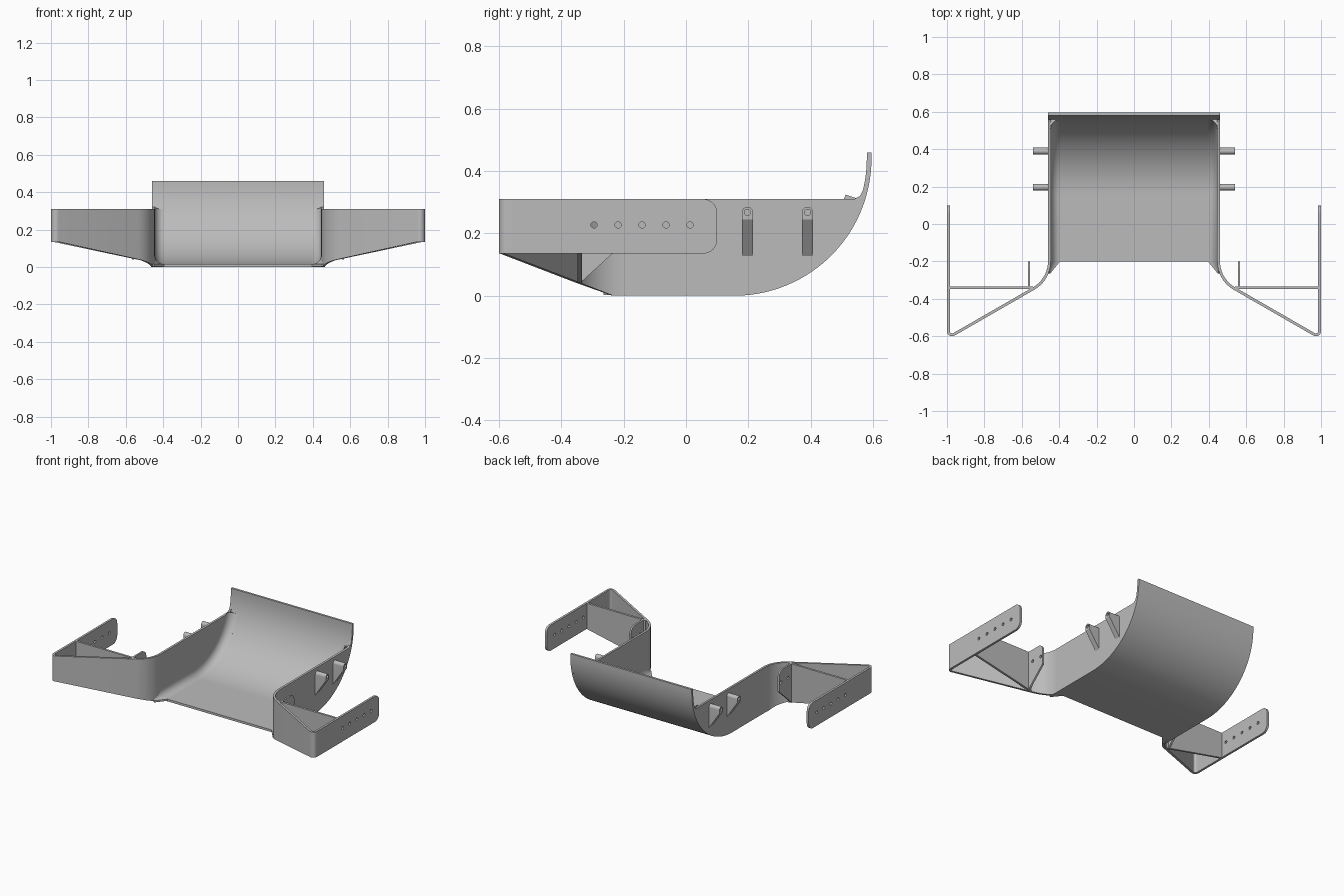
import bpy, bmesh
from math import sin, cos, radians, pi

cube = bpy.data.objects.get("Cube")
if cube:
    bpy.data.objects.remove(cube, do_unlink=True)

GREY = (0.5, 0.5, 0.5, 1)
mat = bpy.data.materials.new("plain grey")
mat.use_nodes = True
mat.diffuse_color = GREY
mat.node_tree.nodes["Principled BSDF"].inputs["Base Color"].default_value = GREY

T = 0.015       # sheet thickness
HALF = 0.46     # half width of the scoop
TOP = 0.31      # top of the side walls
FRONT = -0.2    # front lip of the floor
ARC_Y, ARC_Z, ARC_R = 0.155, 0.44, 0.44


def loft(name, rings, mirror=True):
    """Skin a list of equal-length rings and cap both ends."""
    bm = bmesh.new()
    vs = [[bm.verts.new(p) for p in ring] for ring in rings]
    n = len(vs[0])
    for a, b in zip(vs, vs[1:]):
        for i in range(n):
            j = (i + 1) % n
            bm.faces.new((a[i], a[j], b[j], b[i]))
    bm.faces.new(vs[0])
    bm.faces.new(vs[-1])
    bmesh.ops.recalc_face_normals(bm, faces=bm.faces)
    mesh = bpy.data.meshes.new(name)
    bm.to_mesh(mesh)
    bm.free()
    mesh.materials.append(mat)
    obj = bpy.data.objects.new(name, mesh)
    bpy.context.collection.objects.link(obj)
    if mirror:
        obj.modifiers.new("mirror", 'MIRROR')
    return obj


def plate(name, outline, x0, x1):
    """Plate with a (y, z) outline, extruded along x."""
    return loft(name, [[(x, y, z) for y, z in outline] for x in (x0, x1)])


def arc(cy, cz, r, a0, a1, steps=8):
    """Points on a circle, degrees, counter-clockwise from +first axis."""
    angles = [radians(a0 + (a1 - a0) * i / steps) for i in range(steps + 1)]
    return [(cy + r * cos(a), cz + r * sin(a)) for a in angles]


def drill(obj, spots, x, r=0.01):
    """Bore round holes along x at the given (y, z) spots."""
    bm = bmesh.new()
    for y, z in spots:
        rings = [[bm.verts.new((x + s, cy, cz)) for cy, cz in arc(y, z, r, 0, 345, 23)]
                 for s in (-0.05, 0.05)]
        for i in range(24):
            j = (i + 1) % 24
            bm.faces.new((rings[0][i], rings[0][j], rings[1][j], rings[1][i]))
        for ring in rings:
            bm.faces.new(ring)
    bmesh.ops.recalc_face_normals(bm, faces=bm.faces)
    mesh = bpy.data.meshes.new("hole_cutter")
    bm.to_mesh(mesh)
    bm.free()
    mesh.materials.append(mat)
    cutter = bpy.data.objects.new("hole_cutter", mesh)
    bpy.context.collection.objects.link(cutter)
    cutter.hide_render = True
    cut = obj.modifiers.new("holes", 'BOOLEAN')
    cut.operation, cut.object, cut.solver = 'DIFFERENCE', cutter, 'EXACT'
    bpy.context.view_layer.objects.active = obj
    bpy.ops.object.modifier_move_to_index(modifier="holes", index=0)
    bpy.ops.object.modifier_apply(modifier="holes")
    bpy.data.objects.remove(cutter, do_unlink=True)


# Curved scoop: flat floor rising into a quarter circle
def scoop_line(r, end):
    return [(FRONT, ARC_Z - r)] + arc(ARC_Y, ARC_Z, r, -90, end, 28)


outer = scoop_line(ARC_R, 0) + [(ARC_Y + ARC_R, 0.46)]
inner = scoop_line(ARC_R - T, 0) + [(ARC_Y + ARC_R - T, 0.46)]
loft("scoop", [[(-HALF, *o), (HALF, *o), (HALF, *i), (-HALF, *i)]
               for o, i in zip(outer, inner)], mirror=False)

# Side walls with a small sweep up into the back
wall = scoop_line(ARC_R, -10)
wall += [(0.575, 0.362), (0.567, 0.338), (0.558, 0.32), (0.54, TOP), (FRONT, TOP)]
plate("side_wall", wall, HALF - T, HALF)

# Rounded inner corners between floor and walls, tapering out at the front
WALL_IN = HALF - T


def corner_ring(y, z, ny, nz, r, x=WALL_IN):
    section = [(x - r, -0.012), (x + 0.003, -0.012)]
    section += arc(x - r, r, r, 0, -90)
    return [(px, y + ny * h, z + nz * h) for px, h in section]


rings = [corner_ring(-0.265, T, 0, 1, 0.006, WALL_IN + 0.009),
         corner_ring(FRONT, T, 0, 1, 0.05)]
for i in range(25):
    a = radians(72 * i / 24)
    r = ARC_R - T
    rings.append(corner_ring(ARC_Y + r * sin(a), ARC_Z - r * cos(a), -sin(a), cos(a), 0.05))
loft("corner_fillet", rings)

# Flared wall: bends outward, runs diagonally, then turns round the front corner
path = arc(HALF - T / 2 + 0.167, FRONT, 0.167, 180, 240, 10)
path += arc(0.9725, -0.5725, 0.02, -120, 0, 10) + [(0.9925, -0.55)]


def flare_bottom(x, y):
    return 0.135 if x > 0.96 else max(0, (-0.235 - y) * 0.372)


rings = []
for i, (x, y) in enumerate(path):
    x0, y0 = path[max(i - 1, 0)]
    x1, y1 = path[min(i + 1, len(path) - 1)]
    length = ((x1 - x0) ** 2 + (y1 - y0) ** 2) ** 0.5
    ox, oy = -(y1 - y0) / length * T / 2, (x1 - x0) / length * T / 2
    low = flare_bottom(x, y)
    rings.append([(x - ox, y - oy, low), (x + ox, y + oy, low),
                  (x + ox, y + oy, TOP), (x - ox, y - oy, TOP)])
loft("flared_wall", rings)

# Outer arm with a rounded rear end and a row of holes
LOW, REAR, ROUND = 0.135, 0.1, 0.045
arm = plate("outer_arm", [(-0.555, LOW)]
            + arc(REAR - ROUND, LOW + ROUND, ROUND, -90, 0)
            + arc(REAR - ROUND, TOP - ROUND, ROUND, 0, 90)
            + [(-0.555, TOP)], 1 - T, 1)
hole_row = [(-0.295 + 0.077 * i, 0.227) for i in range(5)]
drill(arm, hole_row, 1)

# Cross panel bracing the arm against the flared wall
panel = [(0.54, 0.04), (0.99, LOW), (0.99, TOP), (0.54, TOP)]
loft("cross_panel", [[(x, y, z) for x, z in panel] for y in (-0.348, -0.333)])

# Inner tab with a sloping underside and two holes
tab = plate("inner_tab", [(-0.34, 0.04), (FRONT, 0.168)]
            + arc(FRONT - 0.04, TOP - 0.04, 0.04, 0, 90)
            + [(-0.34, TOP)], 0.555, 0.567)
drill(tab, hole_row[:2], 0.561)

# Side lugs: rounded tops on sloping gussets, bored through the tip
for name, y in (("front_lug", 0.197), ("rear_lug", 0.39)):
    cap = arc(y, 0.267, 0.018, 0, 180, 12)
    lug = loft(name, [[(x, y - 0.018, low), (x, y + 0.018, low)] + [(x, *p) for p in cap]
                      for x, low in ((HALF - 0.005, 0.12), (0.54, 0.245))])
    drill(lug, [(y, 0.267)], 0.54)

# Smooth the curves and keep the sheet edges crisp
bpy.ops.object.select_all(action='DESELECT')
for obj in bpy.context.collection.objects:
    if obj.type == 'MESH' and mat.name in obj.data.materials:
        obj.select_set(True)
        bpy.context.view_layer.objects.active = obj
bpy.ops.object.shade_smooth_by_angle(angle=radians(30))
